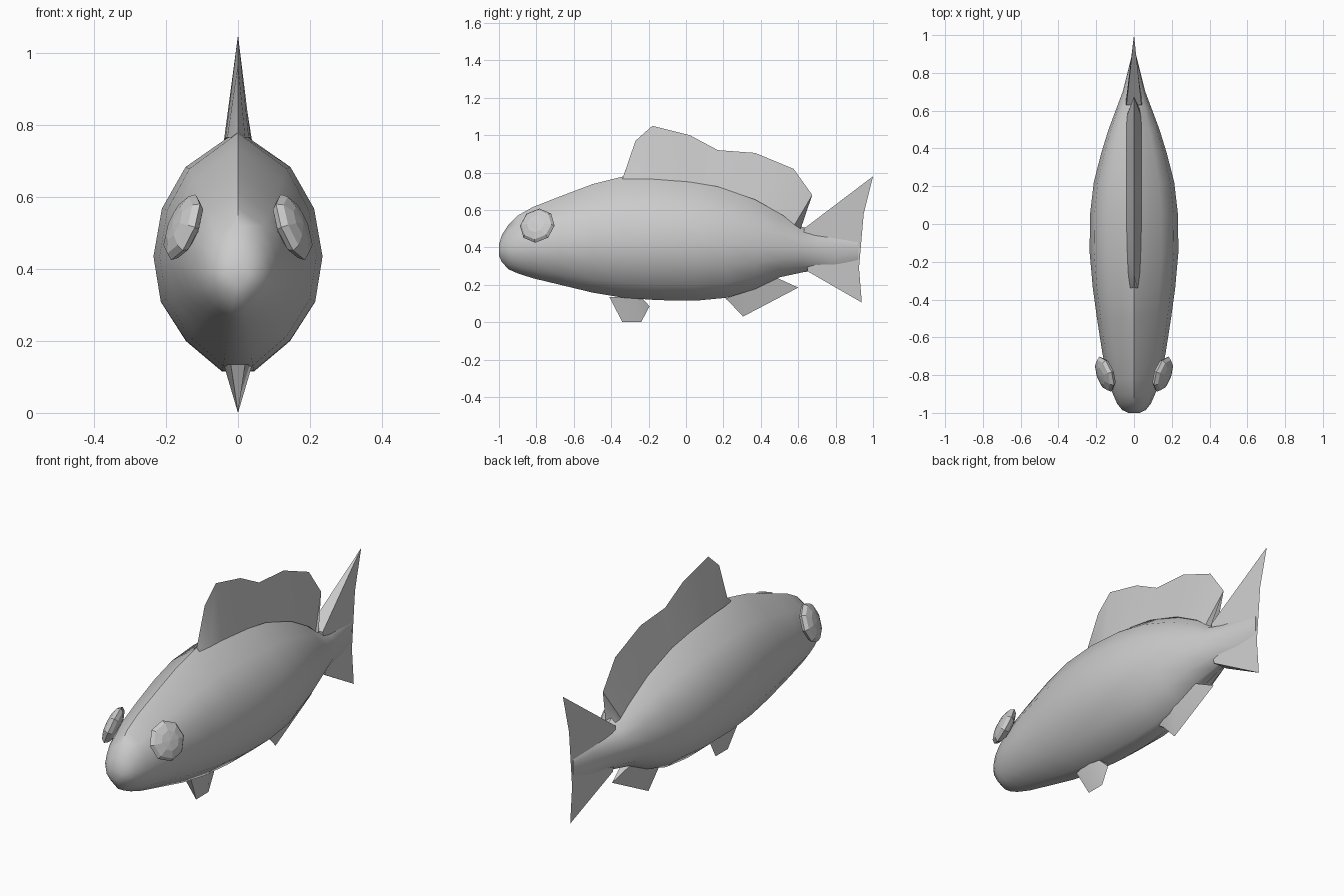
import bpy, bmesh, math
from mathutils import Vector

if "Cube" in bpy.data.objects:
    bpy.data.objects.remove(bpy.data.objects["Cube"])


def make(name, bm, smooth=None):
    bmesh.ops.remove_doubles(bm, verts=bm.verts, dist=0.0005)
    bmesh.ops.recalc_face_normals(bm, faces=bm.faces)
    mesh = bpy.data.meshes.new(name)
    bm.to_mesh(mesh)
    bm.free()
    ob = bpy.data.objects.new(name, mesh)
    bpy.context.collection.objects.link(ob)
    if smooth:
        bpy.ops.object.select_all(action='DESELECT')
        ob.select_set(True)
        bpy.context.view_layer.objects.active = ob
        bpy.ops.object.shade_smooth_by_angle(angle=math.radians(smooth))
    return ob


def wedge_fin(name, base, tip):
    """Fin tapering from a thick base (y, z, half width) to a sharp tip edge (y, z)."""
    bm = bmesh.new()
    right = [bm.verts.new((w, y, z)) for y, z, w in base]
    left = [bm.verts.new((-w, y, z)) for y, z, w in base]
    edge = [bm.verts.new((0, y, z)) for y, z in tip]
    for i in range(len(base) - 1):
        bm.faces.new((right[i], right[i + 1], edge[i + 1], edge[i]))
        bm.faces.new((left[i + 1], left[i], edge[i], edge[i + 1]))
        bm.faces.new((left[i], left[i + 1], right[i + 1], right[i]))
    for i in (0, -1):
        bm.faces.new((left[i], right[i], edge[i]))
    return make(name, bm, 30)


# Body: loft of egg-shaped sections (y, bottom, widest height, top, half width)
half = [(.62, .71), (.9, .38), (1, 0), (.915, -.38), (.62, -.71), (.19, -.97)]
outline = [(0, 1)] + half + [(-x, z) for x, z in reversed(half)]
sections = [
    (-1.0, .355, .385, .415, .03), (-.985, .32, .39, .465, .062),
    (-.95, .28, .395, .52, .09), (-.9, .257, .40, .57, .112),
    (-.82, .23, .41, .615, .14), (-.68, .195, .42, .67, .168),
    (-.5, .15, .43, .738, .196), (-.34, .122, .435, .778, .218),
    (-.15, .108, .435, .785, .235), (.05, .105, .43, .77, .233),
    (.22, .122, .42, .735, .213), (.37, .17, .41, .675, .175),
    (.5, .235, .40, .605, .135), (.62, .262, .395, .51, .09),
    (.7, .275, .39, .49, .06), (.8, .28, .39, .47, .035),
    (.92, .33, .39, .44, .005)]
bm = bmesh.new()
rings = []
for y, zb, zc, zt, w in sections:
    rings.append([bm.verts.new((x * w, y, zc + z * (zt - zc if z > 0 else zc - zb)))
                  for x, z in outline])
n = len(outline)
for a, b in zip(rings, rings[1:]):
    for i in range(n):
        j = (i + 1) % n
        bm.faces.new((a[i], a[j], b[j], b[i]))
bm.faces.new(rings[0])
bm.faces.new(rings[-1])
make("body", bm, 50)

# Dorsal fin
wedge_fin("dorsal_fin",
          [(-.34, .765, .02), (-.27, .765, .03), (-.18, .765, .035), (.02, .75, .04),
           (.17, .725, .04), (.37, .655, .04), (.52, .57, .04), (.58, .52, .035),
           (.61, .49, .03)],
          [(-.335, .78), (-.27, .97), (-.18, 1.05), (.02, 1.0), (.17, .92),
           (.37, .905), (.575, .82), (.675, .68), (.6, .57)])

# Tail fin
wedge_fin("tail_fin",
          [(.63, .50, .04), (.635, .45, .045), (.645, .33, .045), (.65, .272, .04)],
          [(1.0, .78), (.95, .58), (.925, .29), (.94, .105)])

# Pelvic and anal fins
wedge_fin("pelvic_fin",
          [(-.41, .135, .02), (-.29, .135, .04), (-.235, .13, .03)],
          [(-.34, 0), (-.24, 0), (-.195, .085)])
wedge_fin("anal_fin",
          [(.21, .125, .02), (.34, .175, .035), (.48, .24, .025)],
          [(.22, .12), (.305, .03), (.6, .185)])

# Eyes: flattened faceted discs facing out, forward and up
for side, label in ((1, "left"), (-1, "right")):
    bm = bmesh.new()
    bmesh.ops.create_uvsphere(bm, u_segments=8, v_segments=6, radius=1)
    bmesh.ops.scale(bm, vec=(.098, .098, .034), verts=bm.verts)
    eye = make(label + "_eye", bm)
    eye.location = (side * .152, -.795, .516)
    eye.rotation_euler = Vector((side * .87, -.3, .36)).to_track_quat('Z', 'Y').to_euler()
